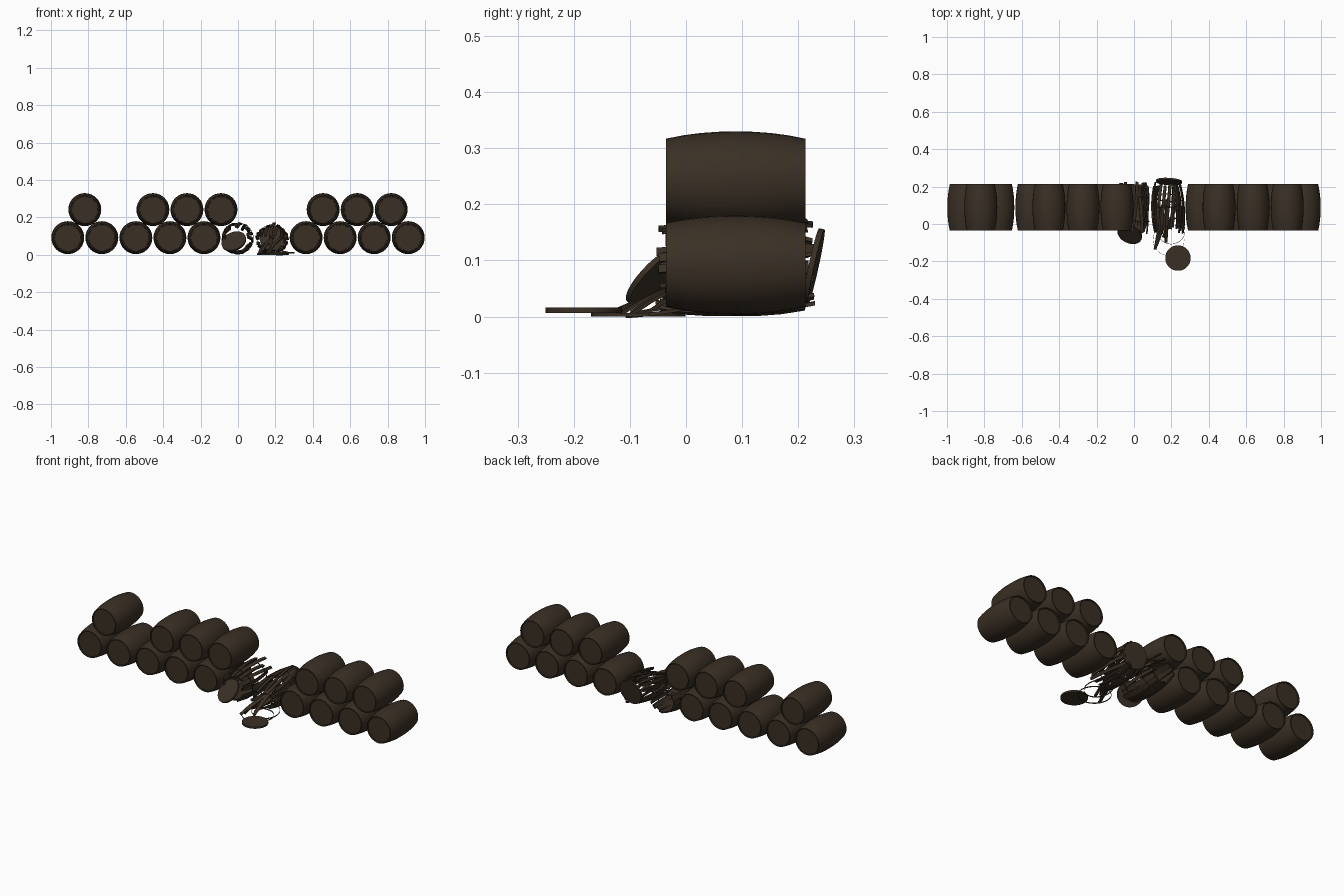
import bpy, bmesh, math, random
from mathutils import Matrix, Vector, Euler

if "Cube" in bpy.data.objects:
    bpy.data.objects.remove(bpy.data.objects["Cube"])

random.seed(4)
SP, R, L, YC = 0.182, 0.088, 0.249, 0.0885
wood = bpy.data.materials.new("dark_wood")
wood.diffuse_color = (0.042, 0.029, 0.018, 1)
wood.use_nodes = True
wood.node_tree.nodes["Principled BSDF"].inputs["Base Color"].default_value = wood.diffuse_color


def radius(t):
    # barrel bulge, t runs -1..1 along the axis
    return R - 0.013 * abs(t) ** 2.2


def finish(bm, name, loc=(0, 0, 0), rot=None, angle=35, ground=False):
    M = Matrix.Translation(loc) @ (rot.to_matrix().to_4x4() if rot else Matrix())
    bm.transform(M)
    bmesh.ops.recalc_face_normals(bm, faces=bm.faces)
    if ground:
        low = min(v.co.z for v in bm.verts)
        if low < 0.001:
            bmesh.ops.translate(bm, verts=bm.verts, vec=(0, 0, 0.001 - low))
    me = bpy.data.meshes.new(name)
    bm.to_mesh(me)
    bm.free()
    me.materials.append(wood)
    ob = bpy.data.objects.new(name, me)
    bpy.context.collection.objects.link(ob)
    me.shade_smooth()
    me.set_sharp_from_angle(angle=math.radians(angle))
    return ob


def barrel_mesh(n=32):
    bm = bmesh.new()
    prof = [(0.069, -L / 2 + 0.006), (0.070, -L / 2)]
    prof += [(radius(t / 4), t / 4 * L / 2) for t in range(-4, 5)]
    prof += [(0.070, L / 2), (0.069, L / 2 - 0.006)]
    rings = [[bm.verts.new((r * math.cos(2 * math.pi * i / n), y, r * math.sin(2 * math.pi * i / n)))
              for i in range(n)] for r, y in prof]
    for a, b in zip(rings, rings[1:]):
        for i in range(n):
            bm.faces.new((a[i], a[(i + 1) % n], b[(i + 1) % n], b[i]))
    bm.faces.new(rings[0])
    bm.faces.new(rings[-1])
    return bm


def stave(name, ang, width, loc, rot, t0=-1.0, t1=1.0):
    # one curved plank of a broken barrel, turned about its own middle
    bm = bmesh.new()
    rows = []
    for k in range(7):
        t = t0 + (t1 - t0) * k / 6
        r = radius(t)
        row = []
        for rr, s in ((r, -1), (r, 1), (r - 0.007, 1), (r - 0.007, -1)):
            a = ang + s * width / 2
            row.append(bm.verts.new((rr * math.cos(a), t * L / 2, rr * math.sin(a))))
        rows.append(row)
    for a, b in zip(rows, rows[1:]):
        for i in range(4):
            bm.faces.new((a[i], a[(i + 1) % 4], b[(i + 1) % 4], b[i]))
    bm.faces.new(rows[0])
    bm.faces.new(rows[-1])
    c = Vector((R * math.cos(ang), 0, R * math.sin(ang)))
    bmesh.ops.translate(bm, verts=bm.verts, vec=-c)
    finish(bm, name, Vector(loc) + c, rot, ground=True)


def lid(name, loc, normal, r=0.068, h=0.010):
    bm = bmesh.new()
    bmesh.ops.create_cone(bm, cap_ends=True, segments=32, radius1=r, radius2=r, depth=h)
    finish(bm, name, loc, Vector(normal).to_track_quat('Z', 'Y'))


def hoop(name, loc, normal, r, w=0.006, th=0.0014, n=32):
    bm = bmesh.new()
    sec = ((r, -w / 2), (r, w / 2), (r - th, w / 2), (r - th, -w / 2))
    rings = [[bm.verts.new((q * math.cos(2 * math.pi * i / n), q * math.sin(2 * math.pi * i / n), z))
              for q, z in sec] for i in range(n)]
    for i in range(n):
        a, b = rings[i], rings[(i + 1) % n]
        for j in range(4):
            bm.faces.new((a[j], a[(j + 1) % 4], b[(j + 1) % 4], b[j]))
    finish(bm, name, loc, Vector(normal).to_track_quat('Z', 'Y'))


# whole barrels, two stacked rows
for i in (-5, -4, -3, -2, -1, 2, 3, 4, 5):
    finish(barrel_mesh(), "lower_barrel", (i * SP, YC, 0.092))
for i in (-4.5, -2.5, -1.5, -0.5, 2.5, 3.5, 4.5):
    finish(barrel_mesh(), "upper_barrel", (i * SP, YC, 0.242))

# left broken barrel: shell of loosened staves, gaps at the upper right
N = 18
for i in range(N):
    a = 2 * math.pi * i / N
    loose = 1.0 if -0.6 < math.sin(a) and math.cos(a) > -0.6 else 0.35
    j = lambda s: random.uniform(-s, s) * loose
    w = 2 * math.pi / N * (0.6 if loose == 1 else 0.95)
    stave("left_loose_stave", a, w, (-0.004 - 0.004 * math.cos(a), YC + j(0.018), 0.09 - 0.006 * loose),
          Euler((j(0.12), j(0.3), j(0.12))))
lid("left_fallen_lid", (-0.022, -0.054, 0.072), (-0.3, -0.68, 0.67))
for y, r in ((0.02, 0.083), (0.15, 0.084)):
    hoop("left_hoop", (0, y, 0.088), (0.08, 1, 0.05), r)

# right broken barrel: collapsed staves slumping toward the front
N = 20
for i in range(N):
    a = 2 * math.pi * i / N
    up = max(0, math.sin(a))
    j = lambda s: random.uniform(-s, s)
    stave("right_loose_stave", a, 0.2, (0.182, YC + j(0.02) + 0.01 * up, 0.09 - 0.03 * up),
          Euler((0.27 * up + j(0.05), j(0.4), j(0.13))))

# staves that slid forward on to the ground
for x, y, z, pitch, yaw in ((0.135, -0.02, 0.03, 0.22, -0.12), (0.155, -0.01, 0.045, 0.36, -0.22),
                            (0.175, 0.01, 0.05, 0.42, 0.08), (0.20, 0.03, 0.05, 0.38, -0.3)):
    stave("slid_stave", math.pi / 2, 0.2, (x, y, z - R), Euler((pitch, 0.2, yaw)))

# lids and hoops of the right barrel
lid("ground_lid", (0.235, -0.182, 0.011), (0, 0, 1))
lid("back_leaning_lid", (0.187, 0.227, 0.088), (0.06, 1, -0.22), 0.070)
hoop("ground_hoop", (0.185, -0.085, 0.003), (0, 0, 1), 0.084)
hoop("ground_hoop", (0.200, -0.035, 0.012), (0.05, -0.15, 1), 0.074)
for y, r, t in ((0.06, 0.080, 0.45), (0.14, 0.082, 0.25)):
    hoop("right_hoop", (0.182, y, 0.083), (0.1, 1, -t), r)
